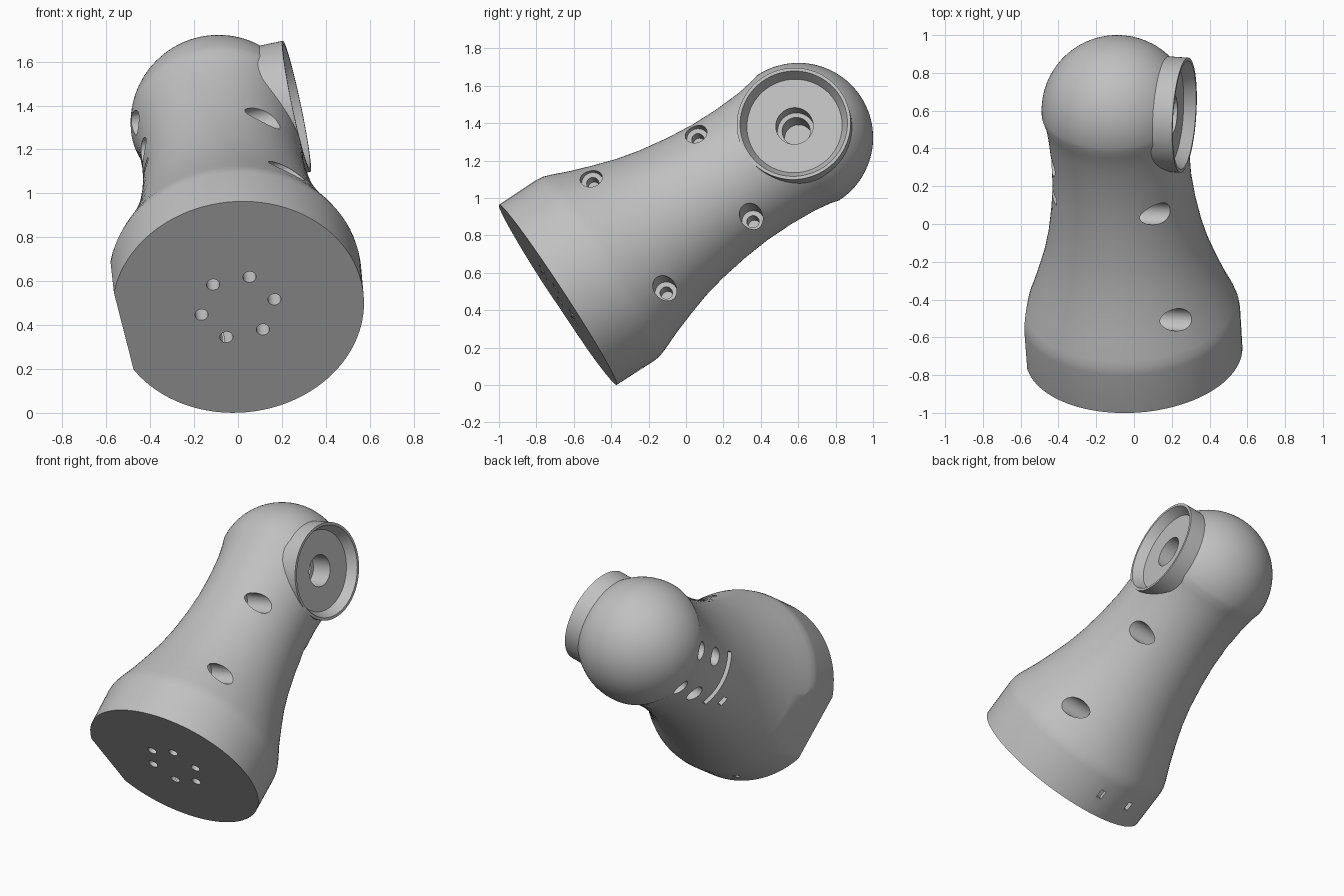
import bpy, bmesh, math
from mathutils import Matrix, Vector

cube = bpy.data.objects.get("Cube")
if cube:
    bpy.data.objects.remove(cube, do_unlink=True)

SEG = 96
HEAD_Z, HEAD_R = 1.538, 0.4      # ball end, measured along the body axis
COLLAR_X = 0.365                 # outer rim of the side collar

grey = bpy.data.materials.new("light_grey")
grey.use_nodes = True
colour = (0.53, 0.53, 0.53, 1)
grey.diffuse_color = colour
grey.node_tree.nodes["Principled BSDF"].inputs["Base Color"].default_value = colour


def add_object(name, bm):
    bmesh.ops.recalc_face_normals(bm, faces=bm.faces)
    mesh = bpy.data.meshes.new(name)
    bm.to_mesh(mesh)
    bm.free()
    mesh.materials.append(grey)
    obj = bpy.data.objects.new(name, mesh)
    bpy.context.collection.objects.link(obj)
    return obj


def lathe(name, profile):
    """Revolve (radius, height) points around the body axis."""
    bm = bmesh.new()
    verts = [bm.verts.new((r, 0, z)) for r, z in profile]
    edges = [bm.edges.new(pair) for pair in zip(verts, verts[1:])]
    bmesh.ops.spin(bm, geom=verts + edges, cent=(0, 0, 0), axis=(0, 0, 1),
                   angle=math.tau, steps=SEG)
    bmesh.ops.remove_doubles(bm, verts=bm.verts, dist=1e-5)
    return add_object(name, bm)


def rod(name, start, end, r0, r1=None, seg=32):
    """Solid rod or cone between two points."""
    start, end = Vector(start), Vector(end)
    way = end - start
    turn = way.to_track_quat('Z', 'Y').to_matrix().to_4x4()
    bm = bmesh.new()
    bmesh.ops.create_cone(bm, cap_ends=True, segments=seg, radius1=r0,
                          radius2=r0 if r1 is None else r1, depth=way.length,
                          matrix=Matrix.Translation((start + end) / 2) @ turn)
    return add_object(name, bm)


def block(name, angle, radius, z, size):
    """Box at an angle around the axis; size is radial, tangential, axial."""
    bm = bmesh.new()
    bmesh.ops.create_cube(bm, size=1, matrix=Matrix.Rotation(math.radians(angle), 4, 'Z')
                          @ Matrix.Translation((radius, 0, z))
                          @ Matrix.Diagonal((*size, 1)))
    return add_object(name, bm)


def combine(target, tool, operation='DIFFERENCE'):
    mod = target.modifiers.new("cut", 'BOOLEAN')
    mod.operation, mod.solver, mod.object = operation, 'EXACT', tool
    bpy.context.view_layer.objects.active = target
    bpy.ops.object.modifier_apply(modifier=mod.name)
    bpy.data.objects.remove(tool, do_unlink=True)


# Flared body with a waist, closed by a ball
profile = [(0, 0), (.575, 0), (.577, .24), (.573, .275), (.56, .315), (.517, .42),
           (.475, .54), (.437, .66), (.407, .79), (.382, .95), (.368, 1.1),
           (.366, 1.25), (.374, 1.4), (.388, 1.49)]
steps = 28
for i in range(steps + 1):
    a = math.pi / 2 * i / steps
    r = HEAD_R * math.cos(a) if i < steps else 0
    profile.append((r, HEAD_Z + HEAD_R * math.sin(a)))
body = lathe("arm_housing", profile)

# Side collar with a dished face and a stepped bore
combine(body, rod("collar", (0, 0, HEAD_Z), (COLLAR_X, 0, HEAD_Z), .305, seg=SEG), 'UNION')
floor = COLLAR_X - .06
combine(body, rod("collar_dish", (floor, 0, HEAD_Z), (COLLAR_X + .0005, 0, HEAD_Z),
                  .255, .288, SEG))
combine(body, rod("ball_tip_trim", (COLLAR_X, 0, HEAD_Z), (.5, 0, HEAD_Z), .288, seg=SEG))
combine(body, rod("bore", (.17, 0, HEAD_Z), (.42, 0, HEAD_Z), .1, seg=48))
combine(body, rod("inner_bore", (-.02, 0, HEAD_Z), (.2, 0, HEAD_Z), .075, seg=48))

# Flat on the side opposite the collar
combine(body, block("base_flat", 180, .733, .25, (.4, 1.4, .8)))

# Counterbored screw holes beside the collar
for side in (1, -1):
    for y, z, depth_x in ((.36, .475, .21), (.27, 1.08, .1)):
        y *= side
        combine(body, rod("screw_recess", (depth_x, y, z), (.7, y, z), .06))
        combine(body, rod("screw_pilot", (depth_x - .12, y, z), (depth_x + .02, y, z), .033))
    # Plain holes on the opposite side
    for z in (1.244, 1.48):
        combine(body, rod("back_hole", (-.25, .13 * side, z), (-.6, .13 * side, z), .055))

# Slots behind the waist and in the base rim
for angle in (162, 176, 190, 204):
    combine(body, block("long_slot", angle, .38, 1.06, (.08, .1, .04)))
combine(body, block("short_slot", 165, .39, .93, (.08, .06, .04)))
for angle in (96, 120):
    combine(body, block("rim_slot", angle, .58, .14, (.06, .035, .055)))

# Ring of bolt holes in the base
for i in range(6):
    a = math.tau * i / 6
    x, y = .17 * math.cos(a), .17 * math.sin(a)
    combine(body, rod("bolt_hole", (x, y, -.1), (x, y, .1), .03, seg=24))

# Lean the finished arm into place
axis = Vector((-.058, .834, .545)).normalized()
out = Vector((.976, -.06, .209))
out = (out - axis * out.dot(axis)).normalized()
pose = Matrix((out, axis.cross(out), axis)).transposed().to_4x4()
body.data.transform(Matrix.Translation((0, -.685, .482)) @ pose)

bpy.ops.object.select_all(action='DESELECT')
body.select_set(True)
bpy.context.view_layer.objects.active = body
bpy.ops.object.shade_smooth_by_angle(angle=math.radians(28))
